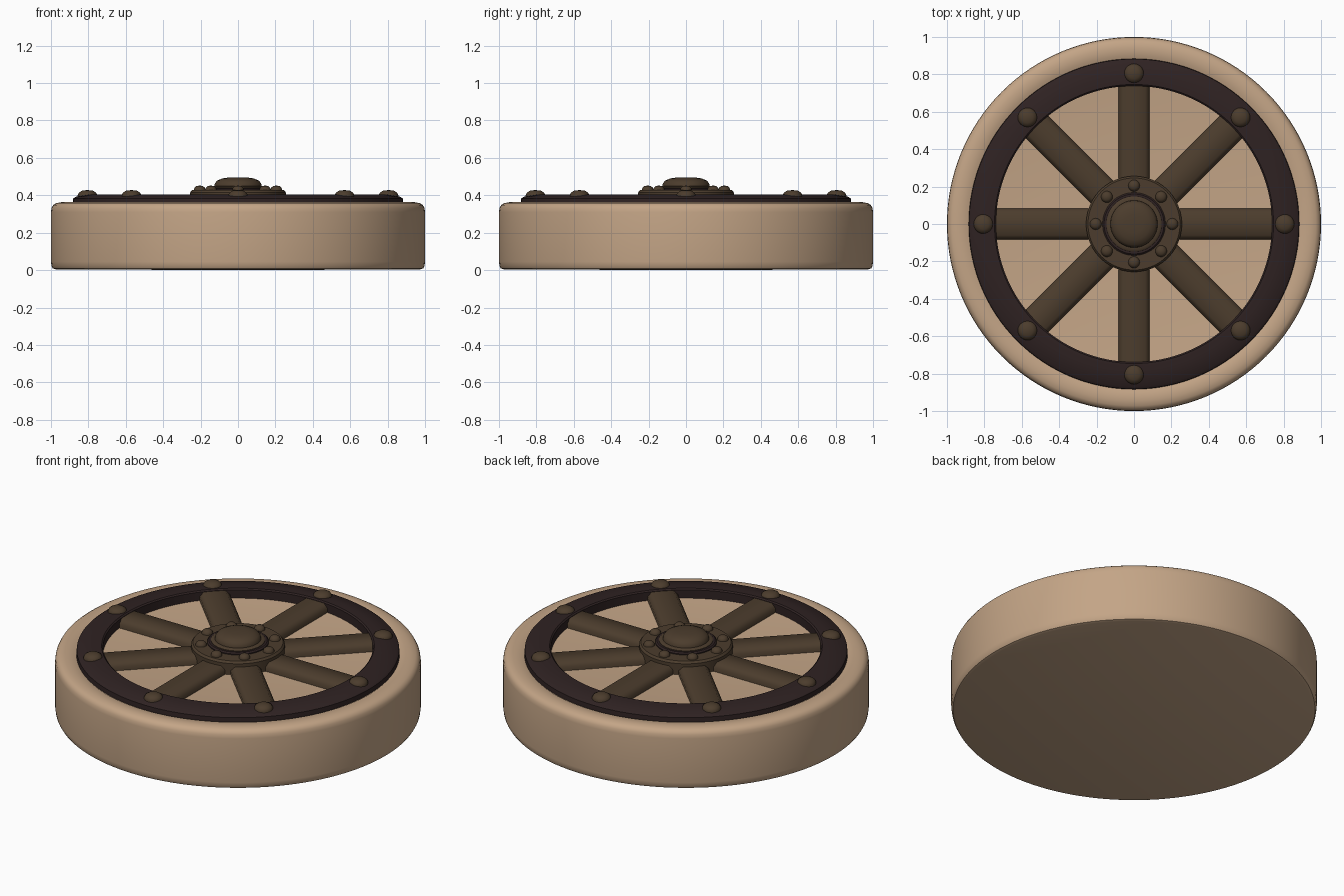
import bpy, bmesh, math
from mathutils import Matrix

if "Cube" in bpy.data.objects:
    bpy.data.objects.remove(bpy.data.objects["Cube"])


def material(name, rgb):
    m = bpy.data.materials.new(name)
    m.diffuse_color = (*rgb, 1)
    m.use_nodes = True
    m.node_tree.nodes["Principled BSDF"].inputs["Base Color"].default_value = m.diffuse_color
    return m


TAN = material("warm tan", (0.55, 0.375, 0.24))
BROWN = material("dark brown", (0.072, 0.046, 0.026))
DARK = material("blackened iron", (0.028, 0.016, 0.016))


def finish(bm, name, mat, angle=35):
    bmesh.ops.recalc_face_normals(bm, faces=bm.faces)
    me = bpy.data.meshes.new(name)
    bm.to_mesh(me)
    bm.free()
    me.materials.append(mat)
    ob = bpy.data.objects.new(name, me)
    bpy.context.collection.objects.link(ob)
    bpy.ops.object.select_all(action='DESELECT')
    ob.select_set(True)
    bpy.context.view_layer.objects.active = ob
    bpy.ops.object.shade_smooth_by_angle(angle=math.radians(angle))
    return ob


def lathe(name, profile, mat, n=96, closed=False, at=(0, 0)):
    """Spin an (r, z) profile about a vertical axis."""
    bm = bmesh.new()
    vs = [bm.verts.new((r, 0, z)) for r, z in profile]
    pairs = list(zip(vs, vs[1:])) + ([(vs[-1], vs[0])] if closed else [])
    es = [bm.edges.new(p) for p in pairs]
    bmesh.ops.spin(bm, geom=vs + es, cent=(0, 0, 0), axis=(0, 0, 1),
                   angle=2 * math.pi, steps=n, use_duplicate=False)
    bmesh.ops.remove_doubles(bm, verts=bm.verts, dist=1e-5)
    bmesh.ops.translate(bm, verts=bm.verts, vec=(*at, 0))
    return finish(bm, name, mat)


# Tan drum: rounded tyre with a slightly sunk floor
lathe("wheel_body", [
    (0, 0), (0.975, 0.004), (0.99, 0.009), (0.997, 0.022), (1, 0.045),
    (1, 0.31), (0.997, 0.332), (0.988, 0.348), (0.972, 0.358), (0.945, 0.363),
    (0.90, 0.363), (0.88, 0.352), (0.86, 0.348), (0, 0.348)], TAN, 128)

# Dark iron ring
lathe("iron_ring", [
    (0.738, 0.335), (0.738, 0.398), (0.746, 0.405), (0.79, 0.405),
    (0.868, 0.392), (0.882, 0.382), (0.885, 0.335)], DARK, 128, closed=True)

# Spokes: chamfered planks, and rivets where they meet the ring
section = [(-0.084, 0.335), (-0.084, 0.372), (-0.06, 0.396),
           (0.06, 0.396), (0.084, 0.372), (0.084, 0.335)]
for i in range(8):
    a = i * math.pi / 4
    bm = bmesh.new()
    inner = [bm.verts.new((0.15, y, z)) for y, z in section]
    outer = [bm.verts.new((0.755, y, z)) for y, z in section]
    bm.faces.new(inner)
    bm.faces.new(outer)
    for k in range(6):
        j = (k + 1) % 6
        bm.faces.new((inner[k], inner[j], outer[j], outer[k]))
    bmesh.ops.rotate(bm, verts=bm.verts, cent=(0, 0, 0), matrix=Matrix.Rotation(a, 3, 'Z'))
    finish(bm, f"spoke_{i}", BROWN, 50)

    def rivet(name, dist, r, z0, z1):
        h = z1 - z0
        lathe(name, [(r, z0 - 0.03), (r, z0 + h * 0.2), (r * 0.87, z0 + h * 0.6),
                     (r * 0.55, z0 + h * 0.9), (0, z1)], BROWN, 24,
              at=(dist * math.cos(a), dist * math.sin(a)))

    rivet(f"ring_rivet_{i}", 0.805, 0.052, 0.395, 0.428)
    rivet(f"hub_rivet_{i}", 0.205, 0.031, 0.425, 0.452)

# Hub: flange, dark collar and domed cap
lathe("hub_flange", [(0.256, 0.335), (0.256, 0.415), (0.246, 0.427), (0, 0.427)], BROWN)
lathe("hub_collar", [(0.168, 0.42), (0.168, 0.433), (0.16, 0.44), (0, 0.44)], DARK)
lathe("hub_cap", [(0.148, 0.43), (0.148, 0.443), (0.14, 0.449), (0.126, 0.45), (0.124, 0.463),
                  (0.112, 0.478), (0.085, 0.49), (0.05, 0.495), (0, 0.496)], BROWN)
